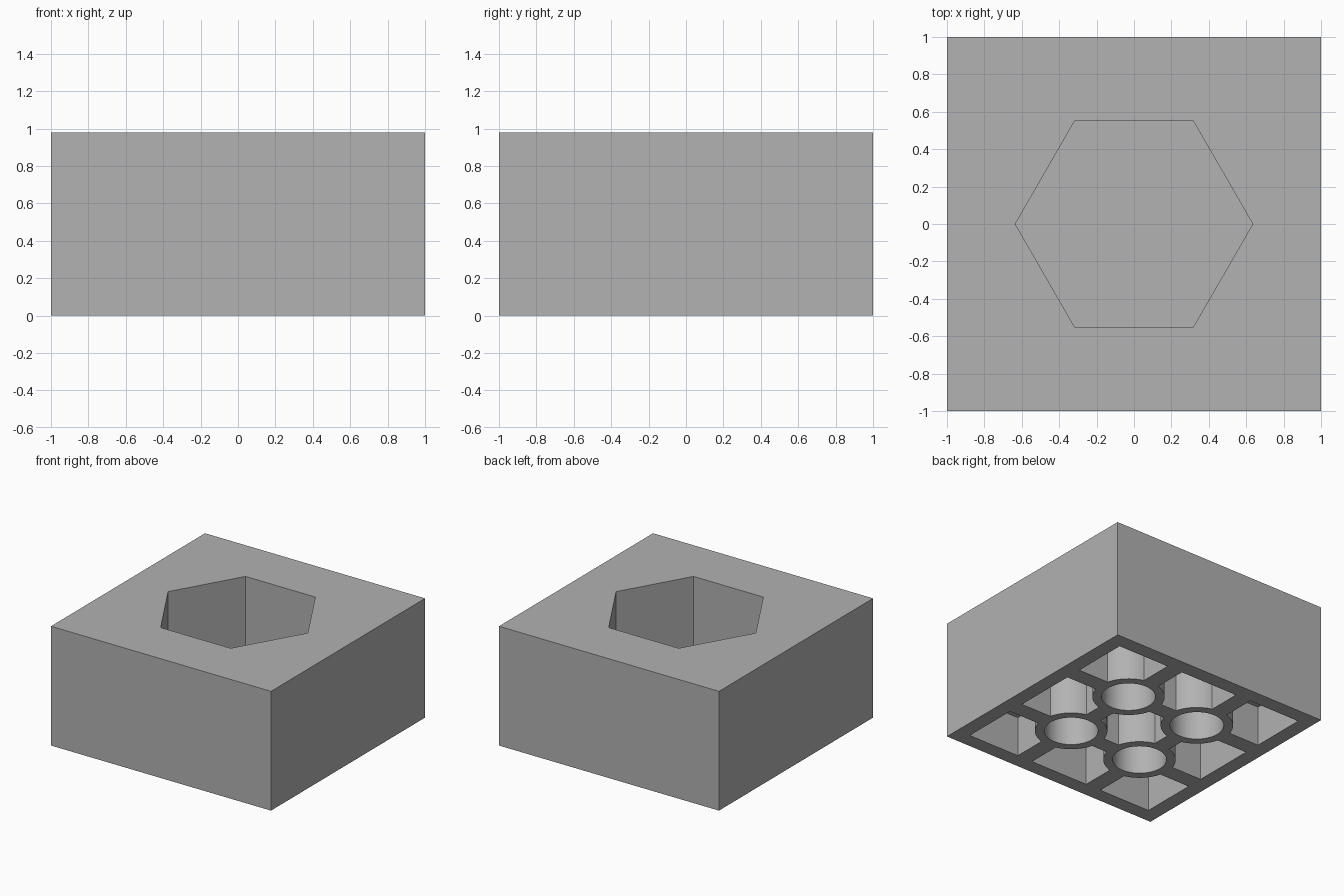
import bpy
import bmesh
from math import cos, sin, tau

if "Cube" in bpy.data.objects:
    bpy.data.objects.remove(bpy.data.objects["Cube"], do_unlink=True)

HEIGHT = 0.98
CEILING = 0.33      # underside of the floor above the cells
POCKET_FLOOR = 0.41
WALL = 0.122
PITCH = 0.336       # tube and rib centre offset
RIB = 0.07          # half rib thickness
TUBE_OUT, TUBE_IN = 0.273, 0.203

grey = bpy.data.materials.new("grey_plastic")
grey.use_nodes = True
colour = (0.445, 0.445, 0.445, 1)
grey.diffuse_color = colour
grey.node_tree.nodes["Principled BSDF"].inputs["Base Color"].default_value = colour


def rectangle(x0, x1, y0, y1):
    return [(x0, y0), (x1, y0), (x1, y1), (x0, y1)]


def polygon(cx, cy, radius, sides):
    return [(cx + radius * cos(tau * i / sides), cy + radius * sin(tau * i / sides))
            for i in range(sides)]


def prisms(name, outlines, z0, z1):
    """One object made of outlines extruded from z0 to z1."""
    bm = bmesh.new()
    for outline in outlines:
        low = [bm.verts.new((x, y, z0)) for x, y in outline]
        high = [bm.verts.new((x, y, z1)) for x, y in outline]
        bm.faces.new(low[::-1])
        bm.faces.new(high)
        for i in range(len(low)):
            j = (i + 1) % len(low)
            bm.faces.new((low[i], low[j], high[j], high[i]))
    mesh = bpy.data.meshes.new(name)
    bm.to_mesh(mesh)
    bm.free()
    mesh.materials.append(grey)
    obj = bpy.data.objects.new(name, mesh)
    bpy.context.collection.objects.link(obj)
    return obj


def cut(target, cutter):
    """Subtract the cutter from the target and discard it."""
    mod = target.modifiers.new("cut", 'BOOLEAN')
    mod.operation = 'DIFFERENCE'
    mod.solver = 'EXACT'
    mod.object = cutter
    bpy.context.view_layer.objects.active = target
    bpy.ops.object.modifier_apply(modifier=mod.name)
    bpy.data.objects.remove(cutter, do_unlink=True)


# Solid block with a hexagonal pocket in the top
block = prisms("block", [rectangle(-1, 1, -1, 1)], 0, HEIGHT)
cut(block, prisms("hex_pocket", [polygon(0, 0, 0.635, 6)], POCKET_FLOOR, HEIGHT + 0.1))

# Grid of nine cells underneath, leaving walls, ribs and four tubes
spans = [(-1 + WALL, -PITCH - RIB), (-PITCH + RIB, PITCH - RIB), (PITCH + RIB, 1 - WALL)]
centres = [(x, y) for x in (-PITCH, PITCH) for y in (-PITCH, PITCH)]
cells = prisms("cells", [rectangle(*sx, *sy) for sx in spans for sy in spans], -0.1, CEILING)
cut(cells, prisms("tubes", [polygon(x, y, TUBE_OUT, 64) for x, y in centres], -0.2, CEILING + 0.1))
cut(block, cells)

# Bores of the tubes
cut(block, prisms("bores", [polygon(x, y, TUBE_IN, 64) for x, y in centres], -0.1, CEILING))

# Smooth tubes, sharp corners
bpy.ops.object.select_all(action='DESELECT')
block.select_set(True)
bpy.context.view_layer.objects.active = block
bpy.ops.object.shade_smooth_by_angle()
